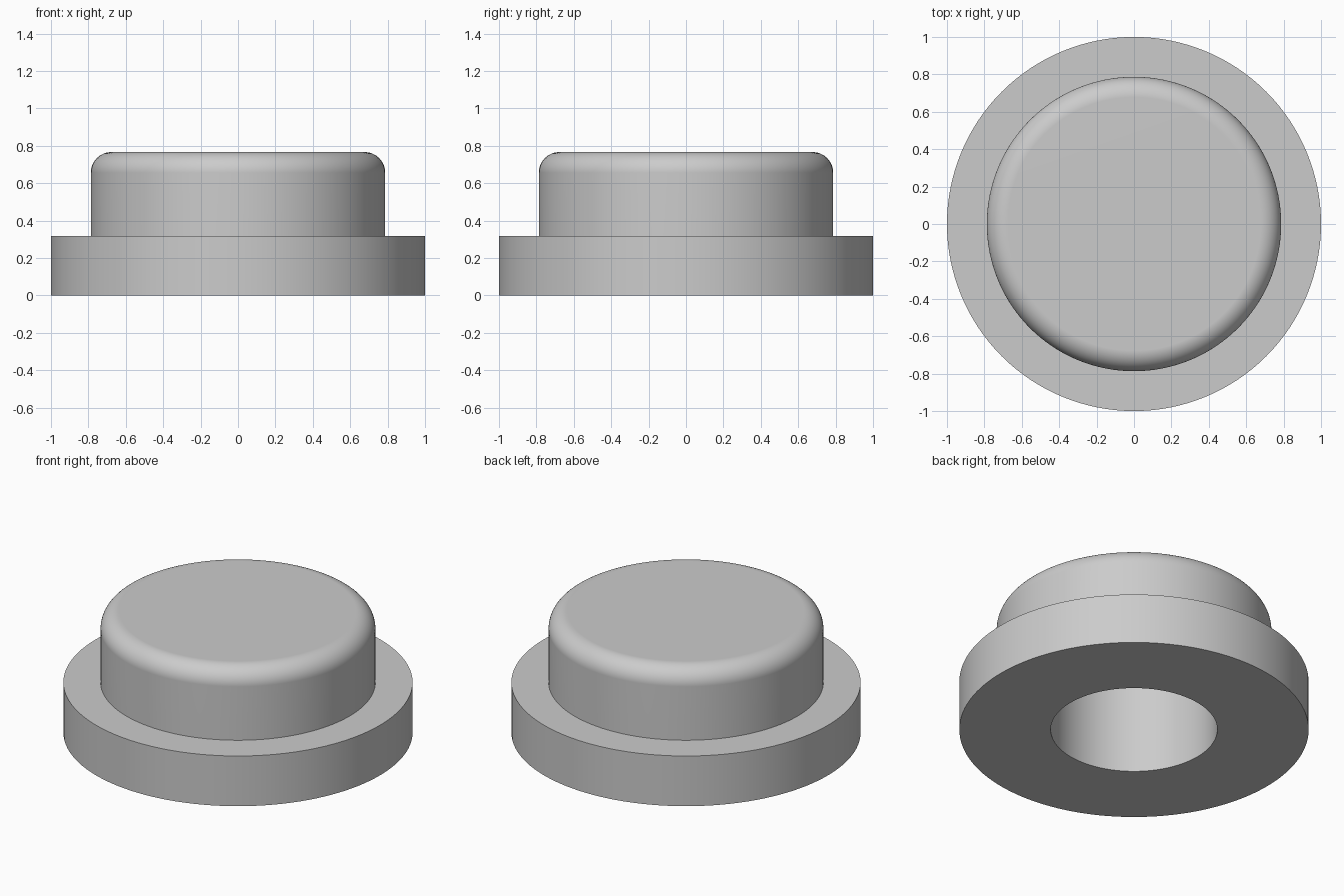
import bpy, bmesh
from math import cos, sin, pi, radians
from mathutils import Vector

SEGMENTS = 128
FLANGE_R, FLANGE_TOP = 1.0, 0.317
BOSS_R, BOSS_TOP, FILLET = 0.787, 0.766, 0.11
BORE_R, BORE_DEPTH = 0.477, 0.6

old = bpy.data.objects.get("Cube")
if old:
    bpy.data.objects.remove(old, do_unlink=True)

# Plain grey finish
grey = bpy.data.materials.new("light_grey")
grey.use_nodes = True
colour = (0.6, 0.6, 0.6, 1)
grey.diffuse_color = colour
grey.node_tree.nodes["Principled BSDF"].inputs["Base Color"].default_value = colour


def lathe(name, profile, material):
    """Turn an (r, z) profile around the z axis into a smooth-shaded object."""
    bm = bmesh.new()
    verts = [bm.verts.new((r, 0, z)) for r, z in profile]
    edges = [bm.edges.new(pair) for pair in zip(verts, verts[1:])]
    bmesh.ops.spin(bm, geom=verts + edges, cent=(0, 0, 0), axis=(0, 0, 1),
                   angle=2 * pi, steps=SEGMENTS, use_merge=True)
    bmesh.ops.remove_doubles(bm, verts=bm.verts[:], dist=1e-5)
    bmesh.ops.recalc_face_normals(bm, faces=bm.faces[:])
    mesh = bpy.data.meshes.new(name)
    bm.to_mesh(mesh)
    bm.free()
    mesh.materials.append(material)
    obj = bpy.data.objects.new(name, mesh)
    bpy.context.collection.objects.link(obj)
    bpy.ops.object.select_all(action="DESELECT")
    obj.select_set(True)
    bpy.context.view_layer.objects.active = obj
    bpy.ops.object.shade_smooth_by_angle(angle=radians(30))
    # Keep the flat faces flat beside the fillet
    weighted = obj.modifiers.new("flat_face_normals", "WEIGHTED_NORMAL")
    weighted.keep_sharp = True
    return obj


# Rounded upper edge of the boss
fillet = [(BOSS_R - FILLET + FILLET * cos(a), BOSS_TOP - FILLET + FILLET * sin(a))
          for a in (i * pi / 24 for i in range(13))]

# Blind bore, flange, then boss, from the bore floor out to the top centre
profile = [(0, BORE_DEPTH), (BORE_R, BORE_DEPTH), (BORE_R, 0),
           (FLANGE_R, 0), (FLANGE_R, FLANGE_TOP), (BOSS_R, FLANGE_TOP),
           *fillet, (0, BOSS_TOP)]
lathe("flanged_cap", profile, grey)
